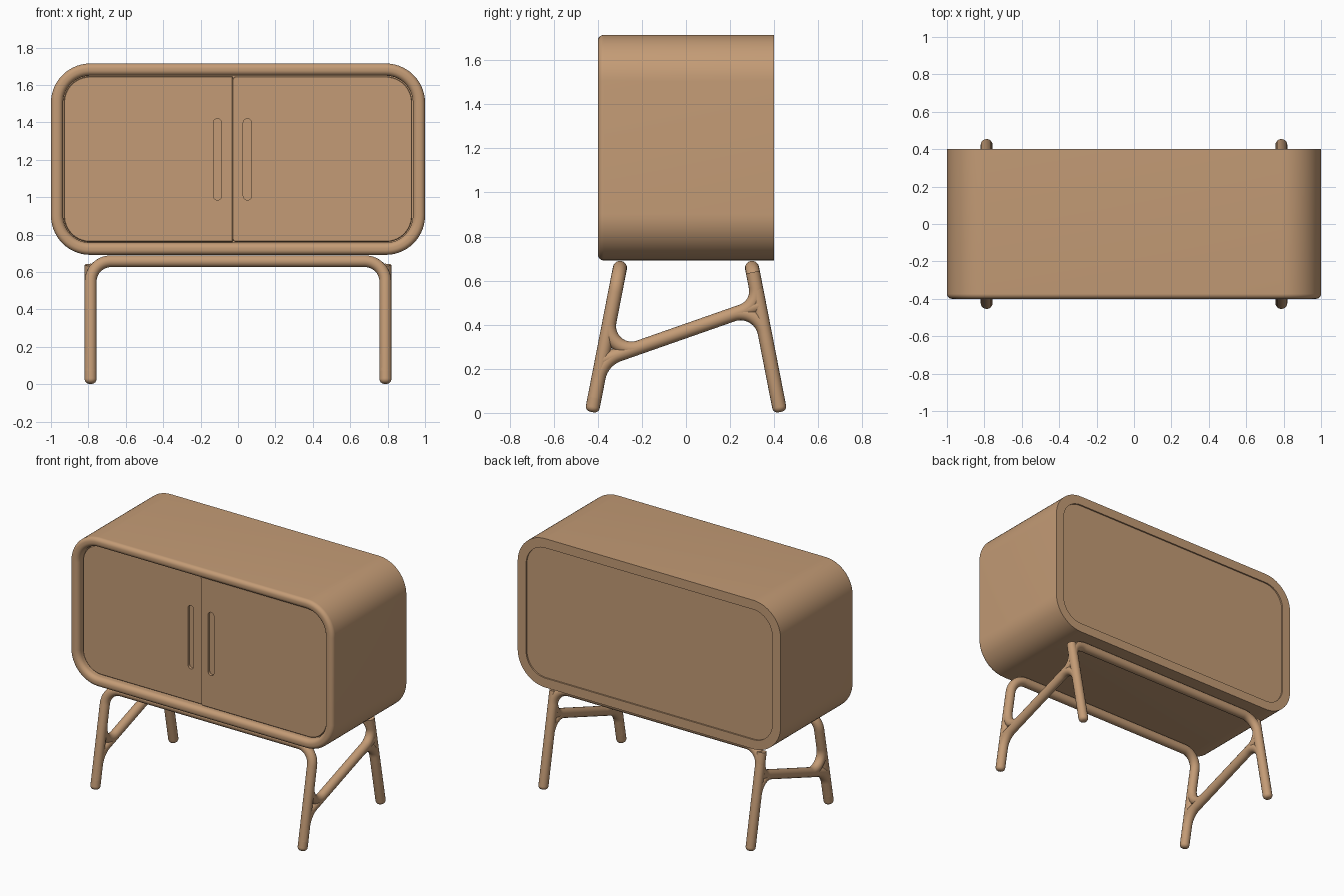
import bpy, bmesh, math
from mathutils import Vector

if "Cube" in bpy.data.objects:
    bpy.data.objects.remove(bpy.data.objects["Cube"])

wood = bpy.data.materials.new("tan wood")
wood.diffuse_color = (0.55, 0.33, 0.18, 1)
wood.use_nodes = True
wood.node_tree.nodes["Principled BSDF"].inputs["Base Color"].default_value = wood.diffuse_color


def add(name, mesh):
    ob = bpy.data.objects.new(name, mesh)
    bpy.context.collection.objects.link(ob)
    mesh.materials.clear()
    mesh.materials.append(wood)
    return ob


def evaluated_mesh(ob):
    dg = bpy.context.evaluated_depsgraph_get()
    return bpy.data.meshes.new_from_object(ob.evaluated_get(dg))


def outline(x0, x1, z0, z1, radii, y, n=14):
    """Rounded rectangle; radii start at top right and run anticlockwise."""
    pts = []
    for i, (x, z, sx, sz) in enumerate(((x1, z1, -1, -1), (x0, z1, 1, -1),
                                        (x0, z0, 1, 1), (x1, z0, -1, 1))):
        r = radii[i]
        for k in range(n + 1):
            a = math.pi / 2 * (i + k / n)
            pts.append((x + sx * r + r * math.cos(a), y,
                        z + sz * r + r * math.sin(a)))
    return pts


def loft(name, loops):
    bm = bmesh.new()
    rings = [[bm.verts.new(p) for p in lp] for lp in loops]
    n = len(rings[0])
    for a, b in zip(rings, rings[1:]):
        for i in range(n):
            bm.faces.new((a[i], a[(i + 1) % n], b[(i + 1) % n], b[i]))
    bm.faces.new(rings[0])
    bm.faces.new(rings[-1])
    bmesh.ops.recalc_face_normals(bm, faces=bm.faces)
    me = bpy.data.meshes.new(name)
    bm.to_mesh(me)
    bm.free()
    return add(name, me)


# Cabinet shell: rounded front rim, recessed front, flush back with shallow panel
def shell_loop(inset, y):
    r = 0.21 - inset
    return outline(-1 + inset, 1 - inset, 0.692 + inset, 1.715 - inset, [r] * 4, y)


prof = [(0.064, 0.39), (0.064, 0.40), (0, 0.40)]
for k in range(9):
    a = math.pi / 2 * k / 8
    prof.append((0.027 * (1 - math.cos(a)), -0.40 + 0.027 * (1 - math.sin(a))))
for k in range(9):
    a = math.pi / 2 * k / 8
    prof.append((0.035 + 0.03 * math.sin(a), -0.40 + 0.03 * (1 - math.cos(a))))
prof.append((0.065, -0.325))
loft("cabinet_shell", [shell_loop(*p) for p in prof])


# Sliding doors with recessed slot handles
def door(name, x0, x1, y, radii, slot_x):
    def lp(d, yy):
        return outline(x0 + d, x1 - d, 0.761 + d, 1.646 - d,
                       [max(r - d, 0.001) for r in radii], yy)
    ob = loft(name, [lp(0, -0.32), lp(0, y + 0.004), lp(0.004, y)])
    cutter = loft("slot_cutter", [
        outline(slot_x - 0.022, slot_x + 0.022, 0.985, 1.42, [0.0219] * 4, yy, 8)
        for yy in (y - 0.05, y + 0.018)])
    cutter.hide_render = True
    mod = ob.modifiers.new("slot", 'BOOLEAN')
    mod.operation = 'DIFFERENCE'
    mod.object = cutter
    mod.solver = 'EXACT'
    me = evaluated_mesh(ob)
    ob.modifiers.clear()
    ob.data = me
    bpy.data.objects.remove(cutter)


door("left_door", -0.931, -0.028, -0.355, [0.006, 0.14, 0.14, 0.006], -0.11)
door("right_door", -0.03, 0.931, -0.365, [0.14, 0.02, 0.02, 0.14], 0.05)


# Round tube along a path whose corners are filleted
R = 0.032


def fillet(pts, radius, n=14):
    pts = [Vector(p) for p in pts]
    out = [pts[0]]
    for a, b, c in zip(pts, pts[1:], pts[2:]):
        u, v = (a - b).normalized(), (c - b).normalized()
        th = u.angle(v)
        centre = b + (u + v).normalized() * radius / math.sin(th / 2)
        t = radius / math.tan(th / 2)
        s, e = b + u * t - centre, b + v * t - centre
        sweep = math.pi - th
        for k in range(n + 1):
            f = k / n
            out.append(centre + (s * math.sin((1 - f) * sweep)
                                 + e * math.sin(f * sweep)) / math.sin(sweep))
    return out + [pts[-1]]


def tube(name, path, rounded=False):
    path = [(p, 1.0) for p in path]
    if rounded:
        def tip(end, inner):
            d = (inner - end).normalized()
            q = 0.024
            return [(end + d * q * (1 - math.cos(a)), (R - q + q * math.sin(a)) / R)
                    for a in (math.pi / 2 * k / 6 for k in range(7))]
        path = (tip(path[0][0], path[1][0]) + path[1:-1]
                + tip(path[-1][0], path[-2][0])[::-1])
    cu = bpy.data.curves.new(name, 'CURVE')
    cu.dimensions = '3D'
    cu.bevel_depth = R
    cu.bevel_resolution = 6
    cu.use_fill_caps = True
    sp = cu.splines.new('POLY')
    sp.points.add(len(path) - 1)
    for pt, (p, r) in zip(sp.points, path):
        pt.co = (*p, 1)
        pt.radius = r
    ob = bpy.data.objects.new("temp_curve", cu)
    bpy.context.collection.objects.link(ob)
    me = evaluated_mesh(ob)
    bpy.data.objects.remove(ob)
    add(name, me)


# Splayed arch frames, front and back
def leg_y(z):
    return 0.425 - 0.195 * z + 0.003


LX = 0.788
for name, s in (("front_leg_frame", -1), ("back_leg_frame", 1)):
    foot, top = (s * leg_y(0.004), 0.004), (s * leg_y(0.658), 0.658)
    tube(name, fillet([(-LX, *foot), (-LX, *top), (LX, *top), (LX, *foot)], 0.11), True)

# Sloping side stretchers, flaring into the legs above and below
mid = (0, 0.372)
joints = []
for s in (-1, 1):
    z = (0.372 + s * 0.35 * 0.428) / (1 + s * 0.35 * 0.195)
    joints.append((s, z))
for side, x in (("left", -LX), ("right", LX)):
    ends = [Vector((x, s * leg_y(z), z)) for s, z in joints]
    tube(side + "_stretcher", ends)
    for (s, z), end, radii in zip(joints, ends, ((0.07, 0.11), (0.065, 0.08))):
        for word, dz, r in (("upper", 0.19, radii[0]), ("lower", -0.17, radii[1])):
            if s > 0 and dz > 0:
                dz = 0.15
            tube(f"{side}_{'back' if s > 0 else 'front'}_{word}_flare",
                 fillet([(x, *mid), end, (x, s * leg_y(z + dz), z + dz)], r + R))

# Smooth shading with crisp edges
bpy.ops.object.select_all(action='SELECT')
bpy.context.view_layer.objects.active = bpy.context.selected_objects[0]
bpy.ops.object.shade_smooth_by_angle(angle=math.radians(35))
